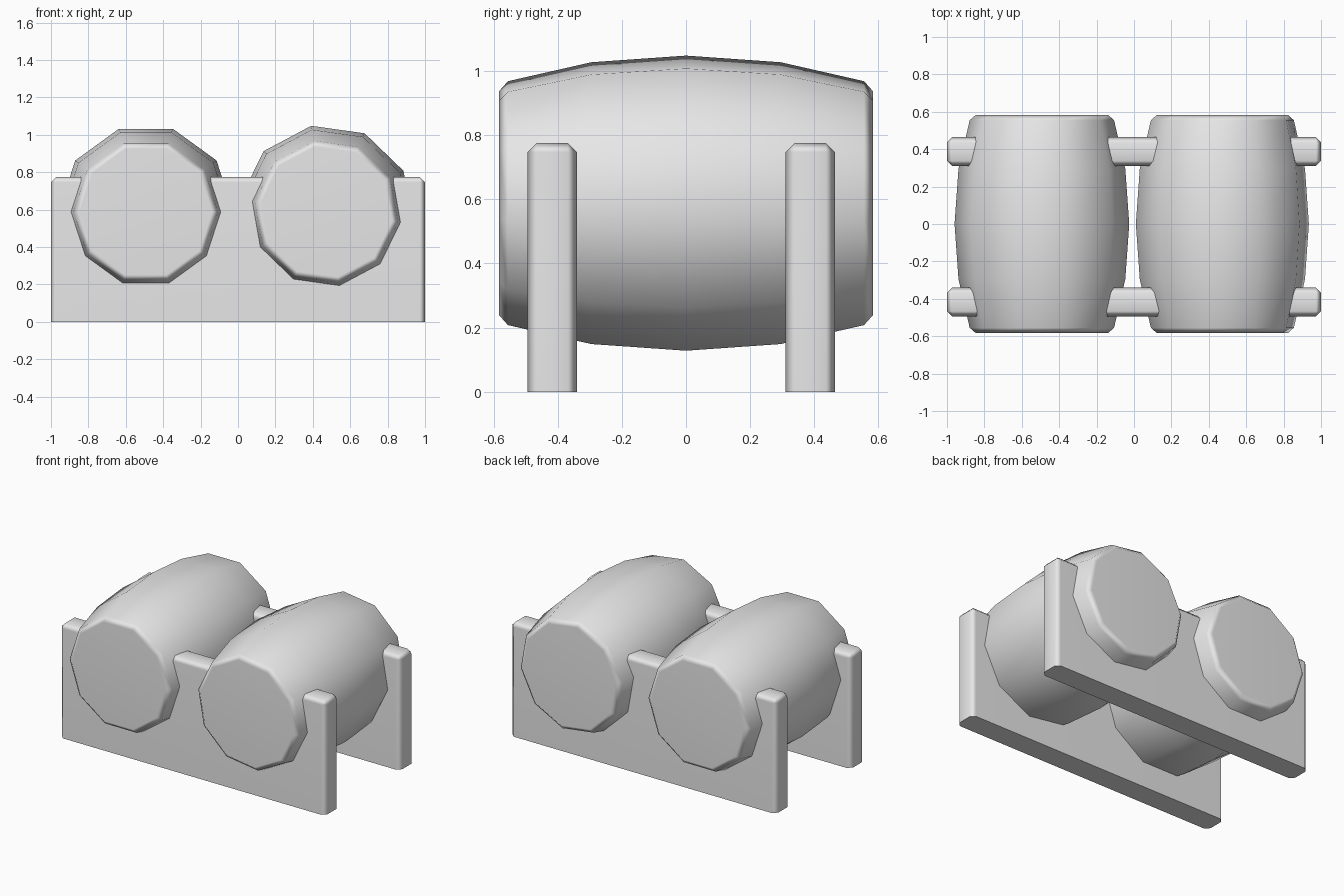
import bpy, bmesh, math

cube = bpy.data.objects.get("Cube")
if cube:
    bpy.data.objects.remove(cube, do_unlink=True)

grey = bpy.data.materials.new("light_grey")
grey.use_nodes = True
colour = (0.8, 0.8, 0.8, 1)
grey.diffuse_color = colour
grey.node_tree.nodes["Principled BSDF"].inputs["Base Color"].default_value = colour


def finish(name, bm):
    """Turn a bmesh into a smooth-shaded object with crisp flat faces."""
    bmesh.ops.recalc_face_normals(bm, faces=bm.faces)
    mesh = bpy.data.meshes.new(name)
    bm.to_mesh(mesh)
    bm.free()
    mesh.materials.append(grey)
    obj = bpy.data.objects.new(name, mesh)
    bpy.context.collection.objects.link(obj)
    bpy.ops.object.select_all(action='DESELECT')
    obj.select_set(True)
    bpy.context.view_layer.objects.active = obj
    bpy.ops.object.shade_smooth_by_angle(angle=math.radians(60))
    weighted = obj.modifiers.new("flat_face_normals", 'WEIGHTED_NORMAL')
    weighted.keep_sharp = True
    return obj


# Barrel: ten staves, bulging profile of (y, radius), chamfered rims
HALF = [(0.0, 0.467), (0.295, 0.446), (0.555, 0.386), (0.583, 0.354)]
PROFILE = [(-y, r) for y, r in reversed(HALF[1:])] + HALF
SIDES = 10


def barrel(name, x, z, first_angle):
    bm = bmesh.new()
    rings = []
    for y, r in PROFILE:
        angles = [math.radians(first_angle + 360 * i / SIDES) for i in range(SIDES)]
        rings.append([bm.verts.new((x + r * math.sin(a), y, z + r * math.cos(a)))
                      for a in angles])
    for a, b in zip(rings, rings[1:]):
        for i in range(SIDES):
            j = (i + 1) % SIDES
            bm.faces.new((a[i], a[j], b[j], b[i]))
    bm.faces.new(rings[0])
    bm.faces.new(rings[-1])
    return finish(name, bm)


barrel("right_barrel", -0.4925, 0.588, 18)
barrel("left_barrel", 0.4725, 0.588, -10)


# Rack boards: chamfered everywhere except around the base
def board(name, y, depth=0.154, height=0.775, chamfer=0.028):
    bm = bmesh.new()
    bmesh.ops.create_cube(bm, size=1)
    for v in bm.verts:
        v.co = (v.co.x * 2, y + v.co.y * depth, (v.co.z + 0.5) * height)
    edges = [e for e in bm.edges if max(v.co.z for v in e.verts) > 0.1]
    bmesh.ops.bevel(bm, geom=edges, offset=chamfer, segments=1,
                    profile=0.5, affect='EDGES')
    return finish(name, bm)


board("front_rack_board", -0.417)
board("back_rack_board", 0.387)
